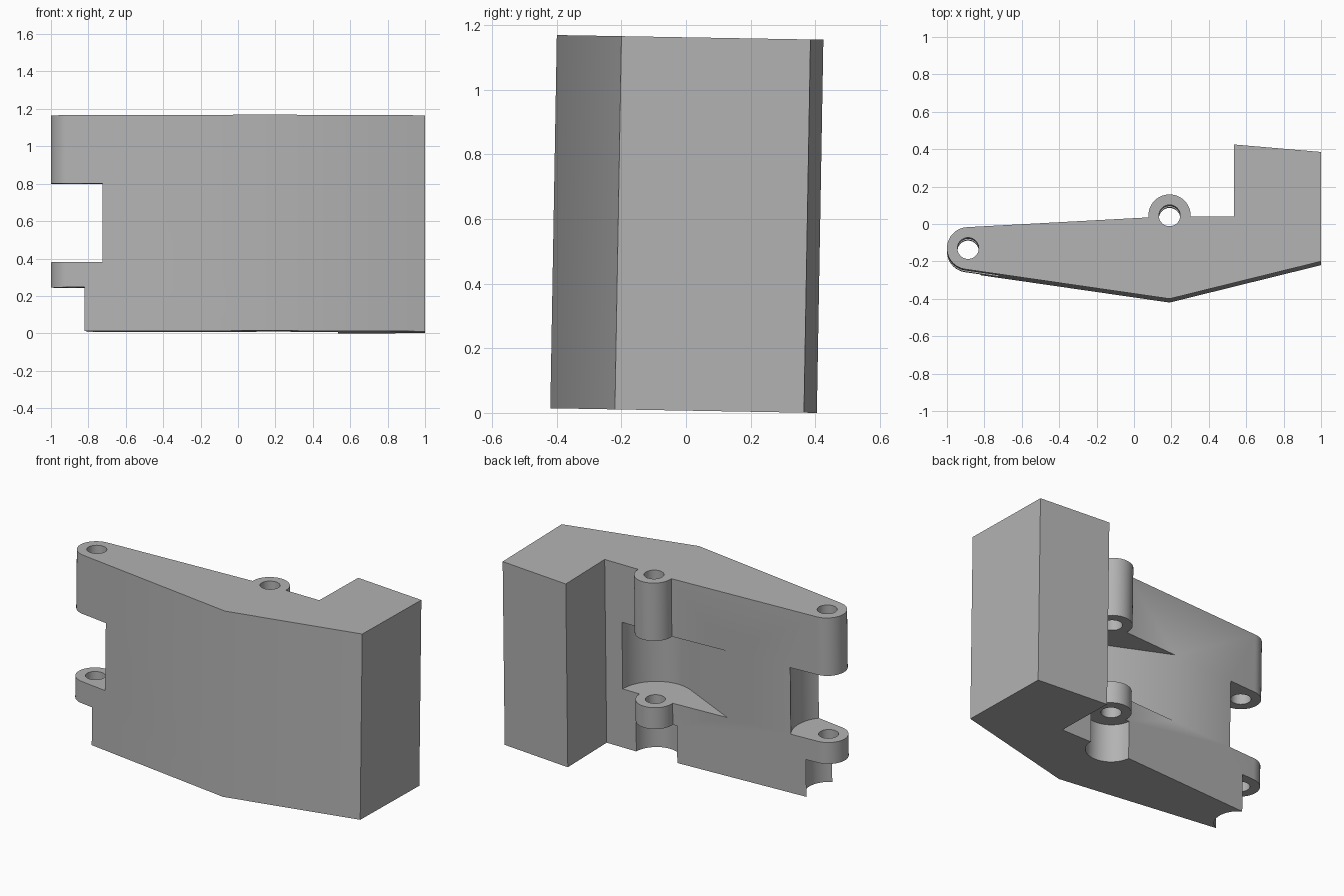
import bpy, bmesh
from math import sin, cos, radians, hypot, acos, atan2, degrees

default_cube = bpy.data.objects.get("Cube")
if default_cube:
    bpy.data.objects.remove(default_cube, do_unlink=True)

HEIGHT = 1.155
LUG_BOTTOM, LUG_TOP, GAP_TOP = 0.235, 0.37, 0.79
LUG_RADIUS, HOLE_RADIUS = 0.113, 0.057
HINGE = (-0.887, -0.15)
BOSS = (0.19, 0.025)


def arc(center, radius, start, end, steps=32):
    angles = [radians(start + (end - start) * i / steps) for i in range(steps + 1)]
    return [(center[0] + radius * cos(a), center[1] + radius * sin(a)) for a in angles]


def circle(center, radius, steps=64):
    return arc(center, radius, 0, 360, steps)[:-1]


def prism(name, outline, bottom, top):
    """Extrude a counter-clockwise outline straight up."""
    bm = bmesh.new()
    base = bm.faces.new([bm.verts.new((x, y, bottom)) for x, y in outline])
    extruded = bmesh.ops.extrude_face_region(bm, geom=[base])["geom"]
    verts = [v for v in extruded if isinstance(v, bmesh.types.BMVert)]
    bmesh.ops.translate(bm, verts=verts, vec=(0, 0, top - bottom))
    bmesh.ops.recalc_face_normals(bm, faces=bm.faces)
    mesh = bpy.data.meshes.new(name)
    bm.to_mesh(mesh)
    bm.free()
    obj = bpy.data.objects.new(name, mesh)
    bpy.context.collection.objects.link(obj)
    return obj


def cut(target, outline, bottom, top):
    cutter = prism("cutter", outline, bottom, top)
    cutter.hide_render = True
    mod = target.modifiers.new("cut", 'BOOLEAN')
    mod.operation, mod.solver, mod.object = 'DIFFERENCE', 'EXACT', cutter
    bpy.context.view_layer.objects.active = target
    bpy.ops.object.modifier_apply(modifier=mod.name)
    bpy.data.objects.remove(cutter, do_unlink=True)


# Main block with rounded hinge end and round boss at the back
outline = [(0.19, -0.42), (1, -0.22), (1, 0.365), (0.535, 0.405), (0.535, 0.02)]
outline += arc(BOSS, LUG_RADIUS, -2.5, 185)
outline += arc(HINGE, LUG_RADIUS, 93, 262)
body = prism("hinged_block", outline, 0, HEIGHT)

# Hinge clearance: gap between lugs and relief under the lower lug
cut(body, circle(HINGE, 0.214), LUG_TOP, GAP_TOP)
for center in (HINGE, BOSS):
    cut(body, circle(center, 0.14), -0.1, LUG_BOTTOM)

# Teardrop pocket around the boss, tapering along the back
pocket_radius, tip = 0.23, (-0.29, -0.004)
dx, dy = tip[0] - BOSS[0], tip[1] - BOSS[1]
tangent = degrees(atan2(dy, dx) + acos(pocket_radius / hypot(dx, dy))) % 360
pocket = arc(BOSS, pocket_radius, tangent, 360, 40)
pocket += [(BOSS[0] + pocket_radius, 0.3), (tip[0], 0.3), tip]
cut(body, pocket, LUG_TOP, GAP_TOP)

# Pin holes
for center in (HINGE, BOSS):
    cut(body, circle(center, HOLE_RADIUS, 48), -0.1, HEIGHT + 0.1)

# Plain grey finish
grey = bpy.data.materials.new("plain_grey")
grey.use_nodes = True
color = (0.45, 0.45, 0.45, 1)
grey.diffuse_color = color
grey.node_tree.nodes["Principled BSDF"].inputs["Base Color"].default_value = color
body.data.materials.clear()
body.data.materials.append(grey)

# Slight backward lean
body.rotation_euler.x = radians(-1)
body.location.z = 0.007
bpy.ops.object.select_all(action='DESELECT')
body.select_set(True)
bpy.context.view_layer.objects.active = body
bpy.ops.object.shade_smooth_by_angle(angle=radians(30))
